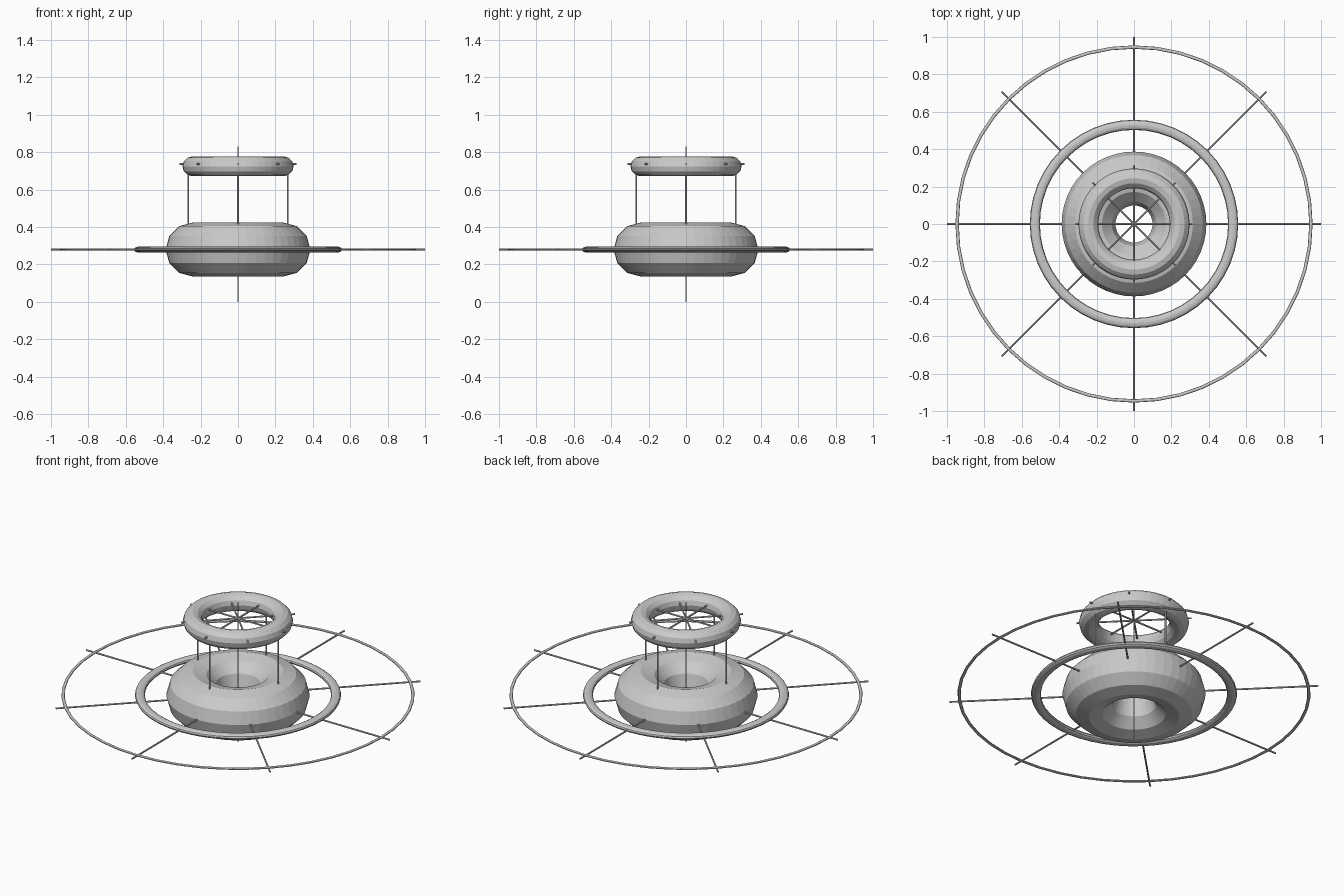
import bpy, math
from mathutils import Vector

if "Cube" in bpy.data.objects:
    bpy.data.objects.remove(bpy.data.objects["Cube"])

grey = bpy.data.materials.new("plain grey")
grey.diffuse_color = (0.6, 0.6, 0.6, 1)
grey.use_nodes = True
grey.node_tree.nodes["Principled BSDF"].inputs["Base Color"].default_value = grey.diffuse_color


def finish(name):
    ob = bpy.context.object
    ob.name = name
    ob.data.materials.append(grey)
    return ob


def ring(name, outer, inner, z, squash=1.0):
    bpy.ops.mesh.primitive_torus_add(
        major_radius=(outer + inner) / 2, minor_radius=(outer - inner) / 2,
        major_segments=48, minor_segments=12, location=(0, 0, z))
    finish(name).scale.z = squash


def rod(name, a, b, radius):
    a, b = Vector(a), Vector(b)
    bpy.ops.mesh.primitive_cylinder_add(
        vertices=8, radius=radius, depth=(b - a).length, location=(a + b) / 2)
    ob = finish(name)
    ob.rotation_euler = (b - a).to_track_quat('Z', 'Y').to_euler()


def polar(r, angle, z):
    return (r * math.cos(angle), r * math.sin(angle), z)


# Rings: thick hub, flat middle ring, thin outer hoop, raised upper ring
ring("main_hub", 0.387, 0.099, 0.28)
ring("middle_ring", 0.557, 0.503, 0.28, 0.6)
ring("outer_hoop", 0.955, 0.937, 0.28, 0.6)
ring("upper_ring", 0.297, 0.191, 0.725)

# Central pole
rod("centre_pole", (0, 0, 0), (0, 0, 0.832), 0.004)

# Eight spokes on each level
for i in range(8):
    a = i * math.pi / 4
    rod(f"lower_spoke_{i}", polar(0.2, a, 0.28), polar(1.0, a, 0.28), 0.005)
    rod(f"upper_spoke_{i}", polar(0, a, 0.737), polar(0.312, a, 0.737), 0.005)

# Four struts carrying the upper ring
for i in range(4):
    a = i * math.pi / 2
    rod(f"strut_{i}", polar(0.266, a, 0.41), polar(0.266, a, 0.72), 0.005)
